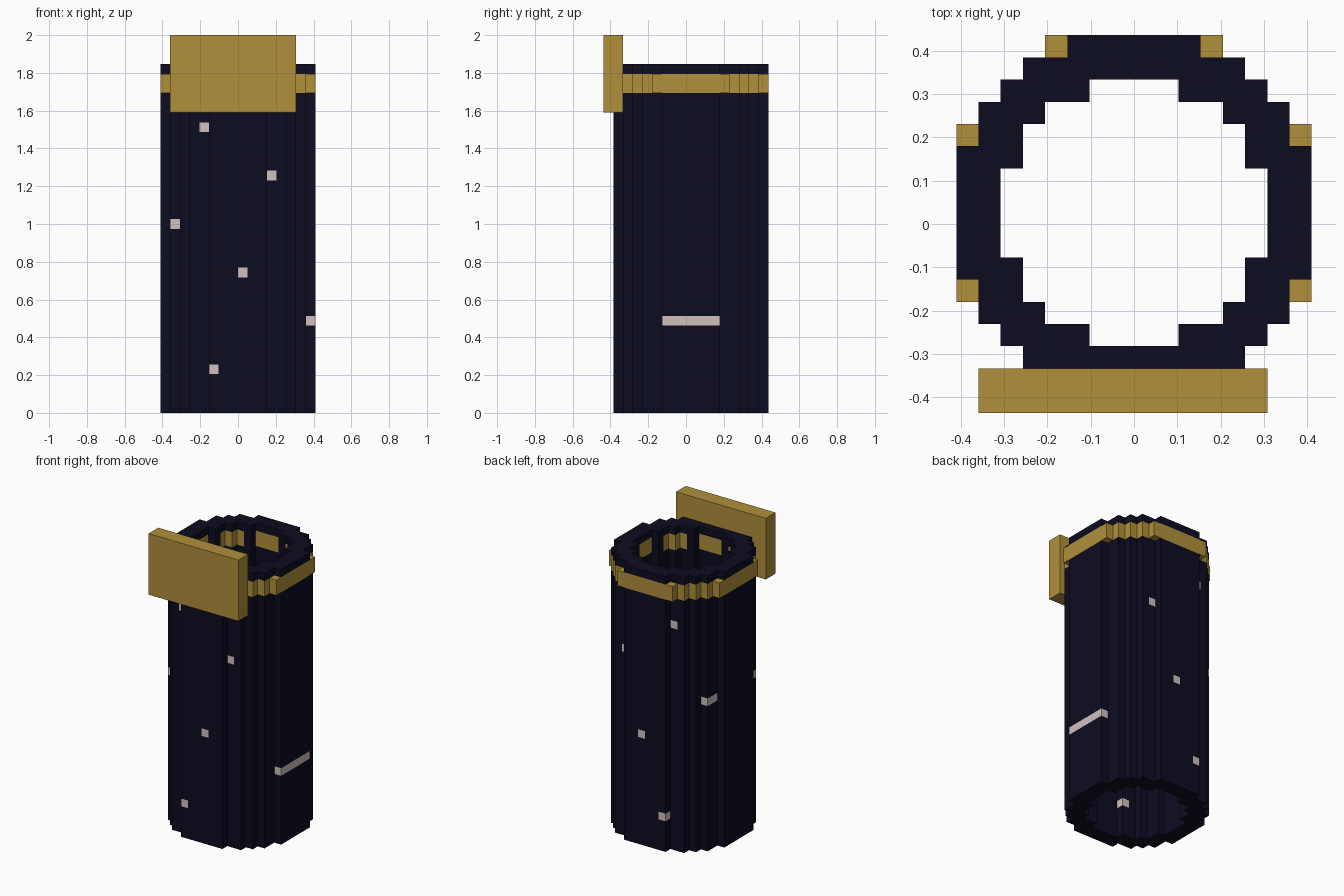
import bpy, bmesh

if "Cube" in bpy.data.objects:
    bpy.data.objects.remove(bpy.data.objects["Cube"])

S = 2 / 39            # block size
RIM = 36              # tube height in blocks
CX, CY = 8, 9         # tube axis in block units


def material(name, rgb):
    m = bpy.data.materials.new(name)
    m.diffuse_color = (*rgb, 1)
    m.use_nodes = True
    m.node_tree.nodes["Principled BSDF"].inputs["Base Color"].default_value = m.diffuse_color
    return m


NAVY = material("midnight navy", (0.0037, 0.0037, 0.0144))
GOLD = material("old gold", (0.434, 0.279, 0.044))
PALE = material("pale rose white", (0.63, 0.525, 0.52))


def ring(r_in, r_out, k0, k1):
    """Blocks whose centres lie between two radii, over a height range."""
    return {(i, j, k) for i in range(-1, 18) for j in range(0, 19)
            if r_in ** 2 <= (i + .5 - CX) ** 2 + (j + .5 - CY) ** 2 <= r_out ** 2
            for k in range(k0, k1)}


def box(i0, i1, j0, j1, k0, k1):
    return {(i, j, k) for i in range(i0, i1) for j in range(j0, j1) for k in range(k0, k1)}


# Later parts replace the blocks they overlap
plate = box(1, 14, 0, 2, 31, 39)
band = ring(6.25, 8.4, 33, 35) - plate
wall = ring(5.9, 8.0, 0, RIM) - plate - band
solid = plate | band | wall


def is_speck(c):
    """One column of pale blocks every fifth layer, shifting 7 of 17 each time."""
    i, j, k = c
    return k % 5 == 4 and k < 30 and i == (4 + 7 * (29 - k) // 5) % 17


def build(name, cells, mats, rule=lambda c: 0):
    """Mesh only the block sides that are open to the air."""
    bm = bmesh.new()
    verts = {}

    def vert(p):
        if p not in verts:
            verts[p] = bm.verts.new(((p[0] - 8) * S, (p[1] - 8.5) * S, p[2] * S))
        return verts[p]

    for c in sorted(cells):
        for axis in range(3):
            u, v = (axis + 1) % 3, (axis + 2) % 3
            for side in (0, 1):
                n = list(c)
                n[axis] += 2 * side - 1
                if tuple(n) in solid:
                    continue
                loop = []
                for du, dv in ((0, 0), (1, 0), (1, 1), (0, 1)):
                    p = list(c)
                    p[axis] += side
                    p[u] += du
                    p[v] += dv
                    loop.append(vert(tuple(p)))
                f = bm.faces.new(loop if side else loop[::-1])
                f.material_index = rule(c)
    me = bpy.data.meshes.new(name)
    bm.to_mesh(me)
    bm.free()
    for m in mats:
        me.materials.append(m)
    ob = bpy.data.objects.new(name, me)
    bpy.context.collection.objects.link(ob)


# Open tube with pale specks, gold band near the rim, front plate
build("tube_wall", wall, [NAVY, PALE], lambda c: int(is_speck(c)))
build("rim_band", band, [GOLD])
build("front_plate", plate, [GOLD])
